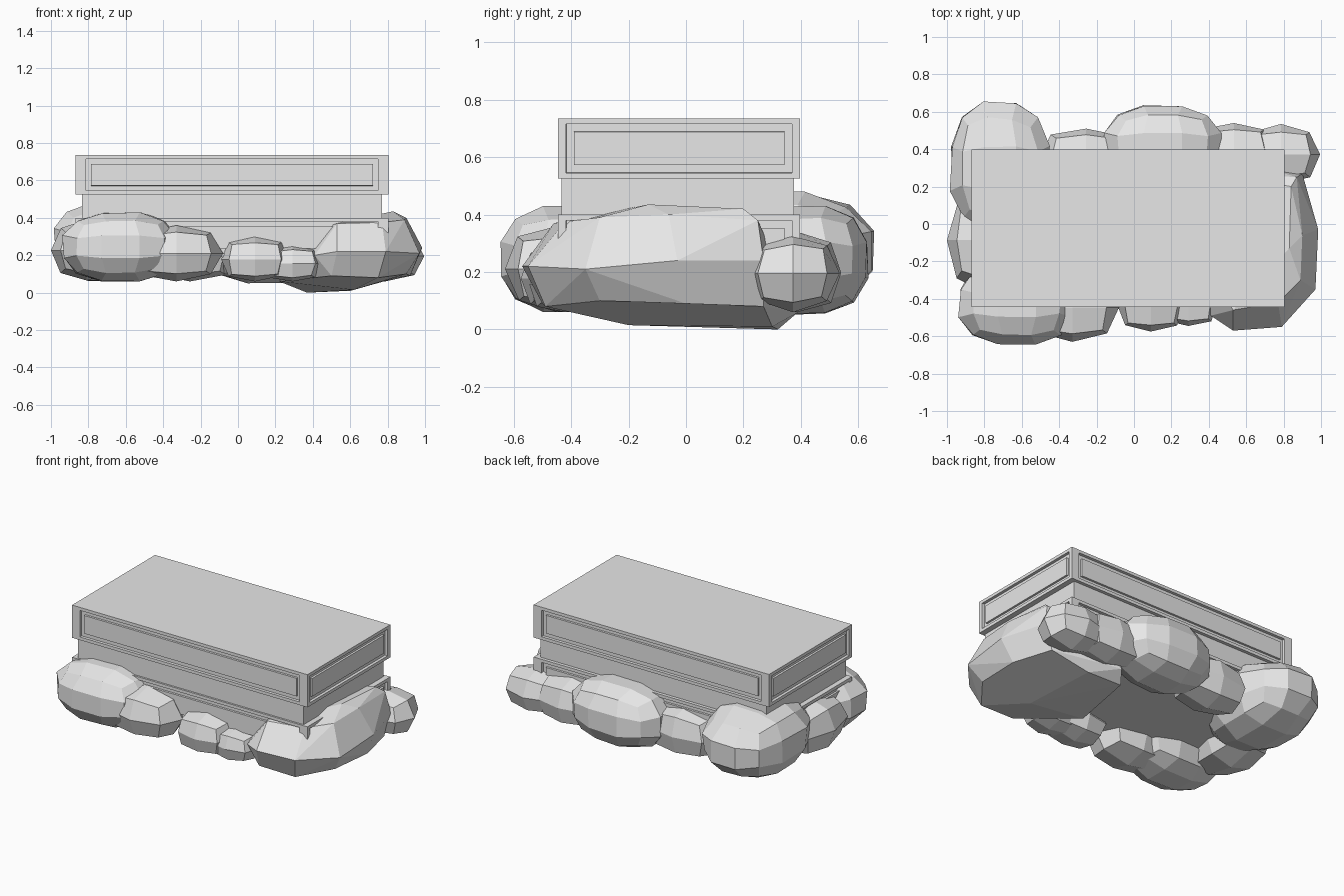
import bpy, bmesh, math, random
from mathutils import Vector

if "Cube" in bpy.data.objects:
    bpy.data.objects.remove(bpy.data.objects["Cube"])

random.seed(4)
stone = bpy.data.materials.new("pale grey stone")
stone.diffuse_color = (0.8, 0.8, 0.8, 1)
stone.use_nodes = True
stone.node_tree.nodes["Principled BSDF"].inputs["Base Color"].default_value = stone.diffuse_color


def finish(name, bm):
    bmesh.ops.recalc_face_normals(bm, faces=bm.faces[:])
    me = bpy.data.meshes.new(name)
    bm.to_mesh(me)
    bm.free()
    me.materials.append(stone)
    ob = bpy.data.objects.new(name, me)
    bpy.context.collection.objects.link(ob)
    return ob


def block(name, lo, hi, panels=False):
    """Box between two corners, optionally with a grooved panel on each side."""
    bm = bmesh.new()
    bmesh.ops.create_cube(bm, size=1)
    lo, hi = Vector(lo), Vector(hi)
    size, mid = hi - lo, (lo + hi) / 2
    # the outer frame is cut on a square, taller block, then stretched to size
    for v in bm.verts:
        v.co = Vector((v.co.x * size.y, v.co.y * size.y, v.co.z * size.z * 1.4))
    bm.normal_update()
    sides = [f for f in bm.faces if abs(f.normal.z) < 0.5]
    if panels:
        bmesh.ops.inset_individual(bm, faces=sides, thickness=0.028, use_even_offset=True)
    for v in bm.verts:
        v.co = Vector((v.co.x * size.x / size.y, v.co.y, v.co.z / 1.4)) + mid
    bm.normal_update()
    if panels:   # groove down, groove floor, raised centre
        for thick, depth in ((0.0005, -0.018), (0.026, 0), (0.0005, 0.013)):
            bmesh.ops.inset_individual(bm, faces=sides, thickness=thick, depth=depth,
                                       use_even_offset=True)
    return finish(name, bm)


def rock(name, x0, x1, y0, y1, z0, z1, p=2.3):
    """Faceted boulder (rounded subdivided cube) filling the given bounds."""
    bm = bmesh.new()
    bmesh.ops.create_cube(bm, size=2)
    bmesh.ops.subdivide_edges(bm, edges=bm.edges[:], cuts=2 if x1 - x0 > 0.5 else 1,
                              use_grid_fill=True)
    for v in bm.verts:
        c = v.co
        c /= sum(abs(k) ** p for k in c) ** (1 / p)
        c *= random.uniform(0.97, 1.03)
    bounds = ((x0, x1), (y0, y1), (z0, z1))
    ext = [(min(v.co[i] for v in bm.verts), max(v.co[i] for v in bm.verts)) for i in range(3)]
    for v in bm.verts:
        for i in range(3):
            t = (v.co[i] - ext[i][0]) / (ext[i][1] - ext[i][0])
            v.co[i] = bounds[i][0] + t * (bounds[i][1] - bounds[i][0])
    return finish(name, bm)


# stone pedestal: two panelled slabs with a narrower neck
block("upper_slab", (-0.868, -0.445, 0.525), (0.805, 0.397, 0.735), True)
block("neck", (-0.835, -0.433, 0.38), (0.77, 0.376, 0.54))
block("lower_slab", (-0.868, -0.445, 0.19), (0.805, 0.397, 0.40), True)

# rocks around the foot, overlapping in clusters
rock("front_left_rock", -0.94, -0.32, -0.645, -0.20, 0.06, 0.43)
rock("front_second_rock", -0.57, -0.08, -0.63, -0.27, 0.06, 0.36, 2.6)
rock("front_middle_rock", -0.09, 0.27, -0.575, -0.29, 0.06, 0.30, 2.6)
rock("front_small_rock", 0.13, 0.445, -0.545, -0.30, 0.06, 0.25, 2.6)
rock("left_rock", -1.0, -0.62, -0.36, 0.18, 0.065, 0.39)
rock("back_left_rock", -0.985, -0.45, -0.06, 0.655, 0.06, 0.48, 2.0)
rock("back_second_rock", -0.50, -0.02, 0.20, 0.51, 0.06, 0.36, 2.6)
rock("back_middle_rock", -0.16, 0.47, 0.20, 0.635, 0.05, 0.43)
rock("back_third_rock", 0.32, 0.74, 0.23, 0.54, 0.06, 0.34, 2.6)
rock("back_right_rock", 0.58, 0.995, 0.215, 0.535, 0.06, 0.325, 2.4)

# large right-hand boulder: hull of a few corner points
pts = [
    (0.41, -0.49, 0.20), (0.53, -0.57, 0.22), (0.79, -0.55, 0.22), (0.97, -0.35, 0.21),
    (0.985, -0.03, 0.24), (0.90, 0.27, 0.24),
    (0.53, -0.46, 0.37), (0.77, -0.42, 0.375), (0.89, -0.30, 0.39), (0.83, -0.13, 0.435),
    (0.90, -0.06, 0.40), (0.84, 0.20, 0.42), (0.87, 0.25, 0.38),
    (0.50, -0.50, 0.09), (0.75, -0.49, 0.08), (0.90, -0.30, 0.10), (0.92, 0.0, 0.09),
    (0.85, 0.27, 0.08), (0.22, -0.20, 0.06), (0.37, 0.32, 0.0), (0.62, -0.20, 0.015),
    (0.60, 0.30, 0.01), (0.42, 0.39, 0.06), (0.25, 0.15, 0.12), (0.40, -0.25, 0.33),
    (0.42, 0.28, 0.32),
]
bm = bmesh.new()
for p in pts:
    bm.verts.new(p)
bmesh.ops.convex_hull(bm, input=bm.verts[:])
bmesh.ops.delete(bm, geom=[v for v in bm.verts if not v.link_faces], context='VERTS')
bmesh.ops.dissolve_limit(bm, angle_limit=math.radians(6), verts=bm.verts[:], edges=bm.edges[:])
finish("right_boulder", bm)
